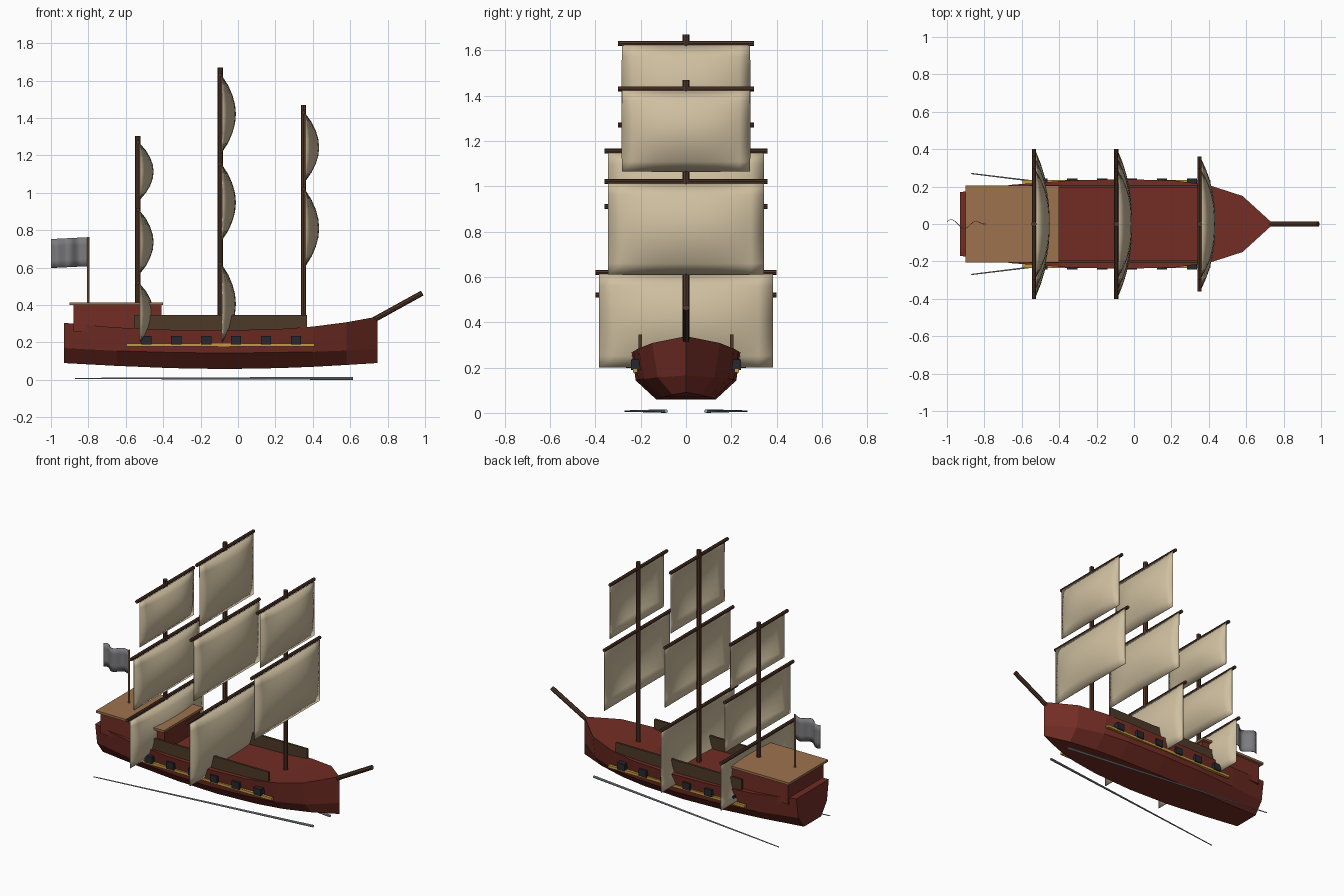
import bpy, bmesh, math
from mathutils import Vector

cube = bpy.data.objects.get("Cube")
if cube:
    bpy.data.objects.remove(cube, do_unlink=True)


def material(name, r, g, b):
    m = bpy.data.materials.new(name)
    m.use_nodes = True
    m.diffuse_color = (r, g, b, 1)
    bsdf = next(n for n in m.node_tree.nodes if n.type == 'BSDF_PRINCIPLED')
    bsdf.inputs["Base Color"].default_value = (r, g, b, 1)
    return m


RED = material("hull red", 0.17, 0.026, 0.018)
TAN = material("light wood", 0.34, 0.17, 0.075)
SPAR = material("spar wood", 0.08, 0.036, 0.02)
RAIL = material("rail wood", 0.075, 0.042, 0.022)
GOLD = material("gold trim", 0.55, 0.33, 0.05)
CLOTH = material("sail cloth", 0.62, 0.52, 0.35)
IRON = material("dark iron", 0.02, 0.021, 0.028)
GREY = material("flag grey", 0.2, 0.2, 0.21)
FOAM = material("wake grey", 0.33, 0.35, 0.38)


def finish(name, bm, mat, smooth=False):
    bmesh.ops.recalc_face_normals(bm, faces=bm.faces)
    me = bpy.data.meshes.new(name)
    bm.to_mesh(me)
    bm.free()
    me.materials.append(mat)
    for p in me.polygons:
        p.use_smooth = smooth
    ob = bpy.data.objects.new(name, me)
    bpy.context.collection.objects.link(ob)
    return ob


def box(name, x, y, z, mat):
    """Box from (low, high) ranges on each axis."""
    bm = bmesh.new()
    bmesh.ops.create_cube(bm, size=1)
    for v in bm.verts:
        v.co = [(lo + hi) / 2 + c * (hi - lo) for c, (lo, hi) in zip(v.co, (x, y, z))]
    return finish(name, bm, mat)


def rod(name, a, b, r1, mat, r2=None, sides=8):
    """Cylinder or cone between two points."""
    a, b = Vector(a), Vector(b)
    bm = bmesh.new()
    bmesh.ops.create_cone(bm, cap_ends=True, segments=sides, radius1=r1,
                          radius2=r1 if r2 is None else r2, depth=(b - a).length)
    ob = finish(name, bm, mat)
    ob.location = (a + b) / 2
    ob.rotation_euler = (b - a).to_track_quat('Z', 'Y').to_euler()
    return ob


def sheet(name, nu, nv, func, mat, thickness):
    """Grid surface from func(u, v), given a little thickness."""
    bm = bmesh.new()
    rows = [[bm.verts.new(func(i / nu, j / nv)) for i in range(nu + 1)] for j in range(nv + 1)]
    for lo, hi in zip(rows, rows[1:]):
        for i in range(nu):
            bm.faces.new((lo[i], lo[i + 1], hi[i + 1], hi[i]))
    ob = finish(name, bm, mat, True)
    mod = ob.modifiers.new("thickness", 'SOLIDIFY')
    mod.thickness = thickness
    mod.offset = 0
    return ob


# Hull: x, keel half width, keel z, chine half width, chine z, deck half width, deck z
stations = [
    (-0.93, 0.09, 0.09, 0.15, 0.17, 0.17, 0.305),
    (-0.65, 0.11, 0.075, 0.19, 0.155, 0.21, 0.28),
    (-0.36, 0.125, 0.063, 0.215, 0.147, 0.232, 0.268),
    (-0.07, 0.13, 0.058, 0.222, 0.143, 0.24, 0.265),
    (0.22, 0.12, 0.063, 0.21, 0.147, 0.232, 0.272),
    (0.4, 0.1, 0.07, 0.185, 0.15, 0.208, 0.285),
    (0.58, 0.06, 0.08, 0.125, 0.157, 0.15, 0.308),
    (0.745, 0, 0.09, 0, 0.165, 0, 0.338),
]
bm = bmesh.new()
rings = []
for x, kw, kz, cw, cz, dw, dz in stations:
    half = [(kw, kz), (cw, cz), (dw, dz)]
    pts = half + [(-w, z) for w, z in reversed(half)]
    rings.append([bm.verts.new((x, w, z)) for w, z in pts])
for a, b in zip(rings, rings[1:]):
    for i in range(6):
        j = (i + 1) % 6
        bm.faces.new((a[i], a[j], b[j], b[i]))
bm.faces.new(rings[0])
bmesh.ops.remove_doubles(bm, verts=bm.verts, dist=0.0005)
finish("hull", bm, RED)

# Stern cabin
box("cabin", (-0.88, -0.41), (-0.185, 0.185), (0.26, 0.402), RED)
box("cabin_roof", (-0.9, -0.4), (-0.205, 0.205), (0.4, 0.415), TAN)

# Rails, trim, gun ports and wake on both sides
for side, s in (("left", 1), ("right", -1)):
    def span(a, b):
        return tuple(sorted((s * a, s * b)))
    box(side + "_rail", (-0.555, 0.37), span(0.195, 0.209), (0.255, 0.346), RAIL)
    box(side + "_trim", (-0.595, 0.41), span(0.215, 0.234), (0.178, 0.195), GOLD)
    for n in range(6):
        x = -0.49 + 0.16 * n
        box(f"{side}_gun_port_{n + 1}", (x - 0.027, x + 0.027), span(0.2, 0.243),
            (0.19, 0.236), IRON)
    rod(side + "_wake", (-0.87, s * 0.27, 0.008), (0.615, s * 0.088, 0.008),
        0.003, FOAM, 0.008)

# Masts with yards and sails: yard z, yard half length, sail bottom z
masts = [
    ("rear", -0.535, 1.305, [(1.27, 0.3, 0.965), (0.91, 0.36, 0.57), (0.52, 0.4, 0.2)]),
    ("main", -0.095, 1.67, [(1.63, 0.3, 1.22), (1.155, 0.36, 0.75), (0.62, 0.4, 0.2)]),
    ("front", 0.35, 1.47, [(1.43, 0.3, 1.065), (1.02, 0.36, 0.61)]),
]
for name, mx, top, rig in masts:
    rod(name + "_mast", (mx, 0, 0.25), (mx, 0, top), 0.0145, SPAR)
    for n, (yz, half, low) in enumerate(rig):
        rod(f"{name}_yard_{n + 1}", (mx, -half, yz), (mx, half, yz), 0.011, SPAR)

        def billow(u, v):
            y = 2 * u - 1
            bulge = 0.072 * math.sin(math.pi * v) ** 0.85 * (1 - abs(y) ** 2.4)
            return (mx + 0.01 + bulge, y * (half - 0.017), low + v * (yz - 0.008 - low))
        sheet(f"{name}_sail_{n + 1}", 12, 8, billow, CLOTH, 0.004)

# Bowsprit
rod("bowsprit", (0.72, 0, 0.318), (0.985, 0, 0.464), 0.0145, SPAR)

# Flag and pole
rod("flag_pole", (-0.8, 0, 0.41), (-0.8, 0, 0.765), 0.007, TAN)


def wave(u, v):
    return (-0.8 - 0.199 * u, 0.024 * math.sin(u * math.tau * 1.4) * min(1, 3 * u),
            0.608 - 0.01 * u + v * 0.155)


sheet("flag", 14, 4, wave, GREY, 0.003)
